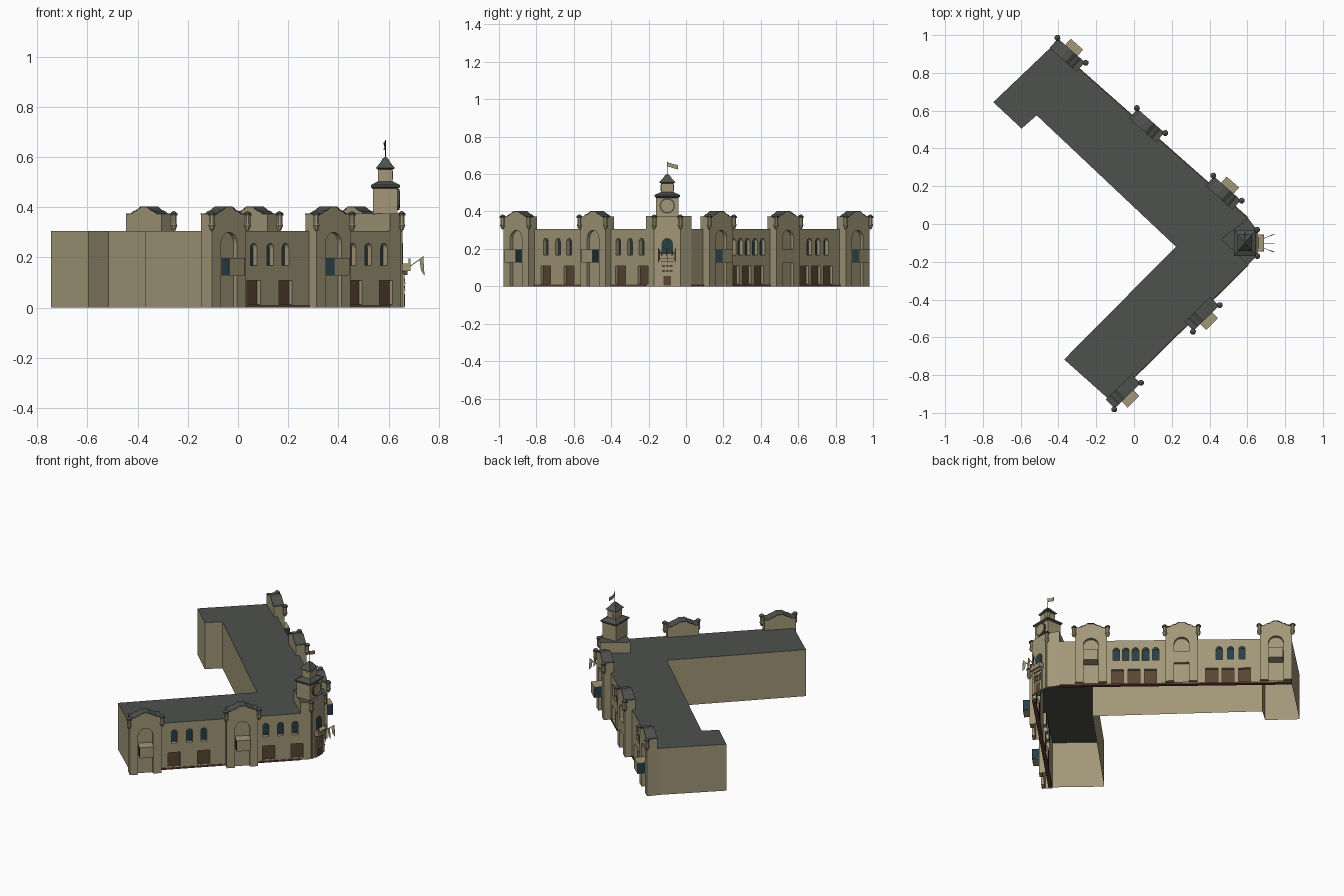
import bpy, bmesh
from math import pi, cos, sin
from mathutils import Vector, Matrix

if "Cube" in bpy.data.objects:
    bpy.data.objects.remove(bpy.data.objects["Cube"])


def material(name, rgb):
    m = bpy.data.materials.new(name)
    m.diffuse_color = (*rgb, 1)
    m.use_nodes = True
    m.node_tree.nodes["Principled BSDF"].inputs["Base Color"].default_value = m.diffuse_color
    return m


WALL = material("stone", (0.36, 0.31, 0.19))
ROOF = material("slate", (0.075, 0.082, 0.072))
DOOR = material("brown_wood", (0.10, 0.06, 0.035))
GLASS = material("teal_glass", (0.02, 0.05, 0.06))
BASE = material("red_plinth", (0.13, 0.05, 0.035))


def finish(name, bm, M, mat):
    bmesh.ops.remove_doubles(bm, verts=bm.verts, dist=1e-5)
    bmesh.ops.recalc_face_normals(bm, faces=bm.faces)
    me = bpy.data.meshes.new(name)
    bm.to_mesh(me)
    bm.free()
    me.materials.append(mat)
    ob = bpy.data.objects.new(name, me)
    ob.matrix_world = M
    bpy.context.scene.collection.objects.link(ob)
    return ob


def solid(name, pts, ext, M, mat):
    """Polygon extruded along a vector."""
    bm = bmesh.new()
    f = bm.faces.new([bm.verts.new(p) for p in pts])
    r = bmesh.ops.extrude_face_region(bm, geom=[f])
    bmesh.ops.translate(bm, vec=ext, verts=[v for v in r["geom"] if isinstance(v, bmesh.types.BMVert)])
    return finish(name, bm, M, mat)


def prism(name, uz, v0, v1, M, mat):
    """Elevation profile (u, z) extruded outward from the wall."""
    return solid(name, [(u, v0, z) for u, z in uz], (0, v1 - v0, 0), M, mat)


def rect(u, hw, z0, z1):
    return [(u - hw, z0), (u + hw, z0), (u + hw, z1), (u - hw, z1)]


def arch(u, hw, z0, z1, n=8):
    zs = z1 - hw
    return [(u - hw, z0), (u + hw, z0)] + [(u + hw * cos(pi * i / n), zs + hw * sin(pi * i / n)) for i in range(n + 1)]


def circle(u, z, r, n=12):
    return [(u + r * cos(2 * pi * i / n), z + r * sin(2 * pi * i / n)) for i in range(n)]


def lathe(name, prof, seg, M, mat, at, sx=1):
    bm = bmesh.new()
    rings = []
    for r, z in prof:
        R = r / cos(pi / seg)
        rings.append([bm.verts.new((at[0] + sx * R * cos(2 * pi * (i + .5) / seg),
                                    at[1] + R * sin(2 * pi * (i + .5) / seg), z)) for i in range(seg)])
    for a, b in zip(rings, rings[1:]):
        for i in range(seg):
            j = (i + 1) % seg
            bm.faces.new((a[i], a[j], b[j], b[i]))
    bm.faces.new(rings[0])
    bm.faces.new(rings[-1])
    return finish(name, bm, M, mat)


def frame(origin, d):
    """Wall frame: u along the wall, v outward, z up."""
    d = Vector((*d, 0)).normalized()
    n = Vector((-d.y, d.x, 0))
    M = Matrix.Identity(4)
    M.col[0][:3], M.col[1][:3], M.col[3][:3] = d, n, (*origin, 0)
    return M


NORTH = frame((-.43, .945), (1.035, -.915))
SOUTH = frame((.605, -.215), (-.73, -.72))
MID = frame((.655, -.1), (0, -1))
WORLD = Matrix.Identity(4)


def roofed_block(name, xy, z0, z1):
    ob = solid(name, [(x, y, z0) for x, y in xy], (0, 0, z1 - z0), WORLD, WALL)
    ob.data.materials.append(ROOF)
    for p in ob.data.polygons:
        if p.normal.z > .9:
            p.material_index = 1
    return ob


# main V-shaped building and raised corner block
hull = roofed_block("main_building", [
    (-.43, .945), (.605, .03), (.65, -.03), (.65, -.17), (.605, -.215), (-.125, -.935),
    (-.37, -.717), (.222, -.12), (-.515, .575), (-.595, .505), (-.745, .645)], 0, .305)
roofed_block("corner_block", [(.46, -.08), (.605, .03), (.65, -.03), (.65, -.17), (.605, -.215)], .303, .375)

cutters = bpy.data.collections.new("cutters")
bpy.context.scene.collection.children.link(cutters)


def opening(name, prof, M, mat, depth):
    c = prism("cutter", prof, -depth, .02, M, WALL)
    bpy.context.scene.collection.objects.unlink(c)
    cutters.objects.link(c)
    c.hide_render = True
    prism(name, prof, -depth - .002, -depth + .002, M, mat)


# windows and doors, placed by their y position on each wing
def row(M, ys, hw, door):
    for y in ys:
        u = (y - M.col[3][1]) / M.col[0][1]
        if door:
            opening("door", rect(u, hw, .012, .108), M, DOOR, .02)
        else:
            opening("arched_window", arch(u, hw, .168, .256), M, GLASS, .026)


row(SOUTH, (-.75, -.685, -.625, -.362, -.3, -.238), .0185, False)
row(SOUTH, (-.75, -.625, -.35, -.23), .037, True)
row(NORTH, (.254, .292, .33, .37, .41), .02, False)
row(NORTH, (.26, .325, .39), .036, True)
row(NORTH, (.66, .705, .75), .0185, False)
row(NORTH, (.63, .695, .76), .037, True)

bpy.context.view_layer.update()
mod = hull.modifiers.new("openings", "BOOLEAN")
mod.operation, mod.solver = "DIFFERENCE", "EXACT"
mod.operand_type, mod.collection = "COLLECTION", cutters
bpy.context.view_layer.objects.active = hull
bpy.ops.object.modifier_apply(modifier="openings")
for c in list(cutters.objects):
    bpy.data.objects.remove(c)


# shells are open underneath
def open_bottom(ob):
    bm = bmesh.new()
    bm.from_mesh(ob.data)
    low = [f for f in bm.faces if all(v.co.z < 1e-4 for v in f.verts)]
    bmesh.ops.delete(bm, geom=low, context="FACES")
    bm.to_mesh(ob.data)
    bm.free()


open_bottom(hull)

# low red plinth along both facades
for M, L in ((NORTH, 1.381), (SOUTH, 1.025)):
    prism("plinth", rect(L / 2, L / 2, 0, .01), -.02, .004, M, BASE)


# small corner turrets
def turret(u, v, M):
    lathe("turret", [(0, .303), (.008, .31), (.014, .328), (.011, .334), (.011, .366)], 8, M, WALL, (u, v))
    lathe("turret_cap", [(.015, .366), (.015, .374), (.008, .381), (0, .385)], 8, M, ROOF, (u, v))


# projecting gabled bays with tall arched recess
half = [(.095, .37), (.07, .37), (.055, .38), (.04, .384), (.018, .398)]
gable = half + [(-u, z) for u, z in reversed(half)]


def bay(u, M, oriel=True):
    top = [(u + a, z) for a, z in gable]
    open_bottom(prism("bay_back", [(u - .095, 0), (u + .095, 0)] + top, -.02, .024, M, WALL))
    a = arch(u, .045, .01, .3)
    notch = [(u - .045, 0)] + a[:1:-1] + [(u + .045, 0)]
    prism("bay_front", [(u - .095, 0)] + notch + [(u + .095, 0)] + top, .024, .044, M, WALL)
    prism("bay_coping", top + [(p, z + .004) for p, z in reversed(top)], -.021, .046, M, ROOF)
    for s in (-1, 1):
        turret(u + s * .1, .047, M)
    if oriel:
        prism("oriel_box", rect(u, .042, .127, .197), .024, .09, M, WALL)
        for s in (-1, 1):
            prism("oriel_side_glass", rect(u + s * .042, .0015, .129, .195), .045, .089, M, GLASS)
    else:
        prism("bay_panel", rect(u, .045, .125, .2), .024, .045, M, WALL)


for u, o in ((.091, True), (.653, False), (1.193, True)):
    bay(u, NORTH, o)
for u in (.358, .943):
    bay(u, SOUTH)

# corner entrance front
prism("corner_front", rect(0, .062, 0, .375), -.01, .001, MID, WALL)
for s in (-1, 1):
    turret(s * .07, -.003, MID)
prism("corner_window", arch(0, .03, .176, .258), 0, .003, MID, GLASS)
prism("portal", rect(0, .036, 0, .135), 0, .008, MID, WALL)
prism("portal_door", rect(0, .02, .005, .055), .007, .01, MID, DOOR)
for z in (.068, .095):
    prism("portal_band", rect(0, .034, z, z + .004), .007, .013, MID, WALL)
    for s in (-1, 0, 1):
        prism("portal_panel", rect(s * .02, .007, z + .008, z + .02), .007, .01, MID, DOOR)
prism("balcony", rect(0, .045, .145, .175), 0, .033, MID, WALL)
prism("balcony_corbel", [(-.03, .13), (.03, .13), (.045, .146), (-.045, .146)], 0, .02, MID, WALL)
for s in (-1, 1):
    prism("balcony_post", rect(s * .041, .004, .175, .195), .024, .032, MID, WALL)

# three slanted flagpoles with hanging flags
for s in (-1, 0, 1):
    a, b = s * .025, s * .022
    solid("slanted_pole", [(a, .032, .163), (a, .032, .167), (a + b, .083, .205), (a + b, .083, .201)],
          (.003, 0, 0), MID, WALL)
    solid("hanging_flag", [(a + b, .083, .204), (a + b, .088, .127), (a + b * .7, .074, .148),
                           (a + b * .6, .068, .19)], (.002, 0, 0), MID, WALL)

# clock tower with lantern and spire
C = (0, -.068)
lathe("clock_tower", [(.049, .37), (.049, .475)], 4, MID, WALL, C, 1.22)
lathe("tower_roof", [(.049, .472), (.058, .48), (.058, .488), (.03, .503)], 4, MID, ROOF, C, 1.18)
lathe("lantern", [(.029, .495), (.029, .555)], 4, MID, WALL, C, 1.15)
lathe("spire", [(.029, .55), (.038, .556), (.02, .578), (.012, .592), (0, .602)], 4, MID, ROOF, C, 1.15)
lathe("flagpole", [(.002, .595), (.002, .668)], 6, MID, ROOF, C)
solid("top_flag", [(0, C[1], .664), (-.025, C[1] - .008, .655), (-.057, C[1], .648),
                   (-.057, C[1], .625), (-.03, C[1] - .008, .632), (0, C[1], .642)], (0, .002, 0), MID, WALL)
prism("clock_rim", circle(0, .43, .042), -.021, -.011, MID, ROOF)
prism("clock_face", circle(0, .43, .034), -.012, -.009, MID, WALL)
prism("lantern_window", arch(0, .013, .51, .545), -.04, -.037, MID, WALL)
for s in (-1, 1):
    solid("lantern_side_window", [(s * .0325, C[1] + p, z) for p, z in arch(0, .012, .51, .545)],
          (s * .003, 0, 0), MID, WALL)
